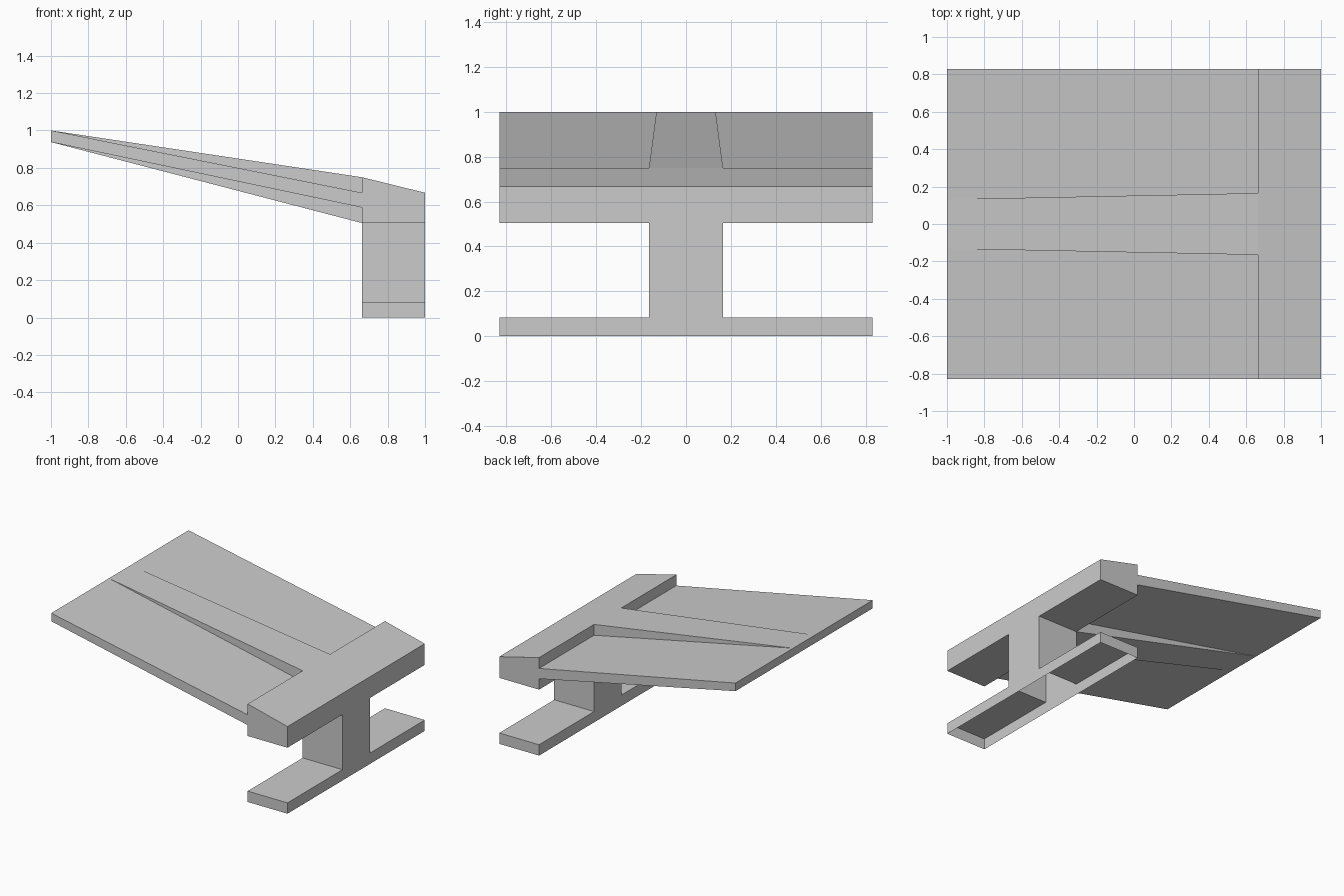
import bpy
import bmesh

cube = bpy.data.objects.get("Cube")
if cube:
    bpy.data.objects.remove(cube, do_unlink=True)

# One plain grey for every part
GREY = (0.6, 0.6, 0.6, 1.0)
grey = bpy.data.materials.new("plain grey")
grey.use_nodes = True
grey.diffuse_color = GREY
grey.node_tree.nodes["Principled BSDF"].inputs["Base Color"].default_value = GREY

JOINT_X, FRONT_X, TIP_X = 0.663, 1.0, -1.0
WIDE, NARROW, TIP_NARROW = 0.83, 0.165, 0.132


def mirrored(half):
    """Close a half outline, listed bottom to top, across the middle plane."""
    return half + [(-y, z) for y, z in reversed(half)]


def loft(name, x_a, half_a, x_b, half_b, cap_a=True, open_bottom=False):
    """Bridge two matching cross-sections placed along x."""
    bm = bmesh.new()
    a = [bm.verts.new((x_a, y, z)) for y, z in mirrored(half_a)]
    b = [bm.verts.new((x_b, y, z)) for y, z in mirrored(half_b)]
    for i in range(len(a)):
        j = (i + 1) % len(a)
        bm.faces.new((a[i], a[j], b[j], b[i]))
    if cap_a:
        bm.faces.new(a[::-1])
    bm.faces.new(b)
    bmesh.ops.remove_doubles(bm, verts=bm.verts[:], dist=0.0005)
    bmesh.ops.recalc_face_normals(bm, faces=bm.faces[:])
    if open_bottom:
        under = [f for f in bm.faces if all(v.co.z < 0.001 for v in f.verts)]
        bmesh.ops.delete(bm, geom=under, context='FACES')
    mesh = bpy.data.meshes.new(name)
    bm.to_mesh(mesh)
    bm.free()
    mesh.materials.append(grey)
    obj = bpy.data.objects.new(name, mesh)
    bpy.context.collection.objects.link(obj)
    return obj


def stand_section(top):
    # Wide foot, narrow post, wide head
    return [(WIDE, 0), (WIDE, 0.083), (NARROW, 0.083),
            (NARROW, 0.505), (WIDE, 0.505), (WIDE, top)]


def roof_section(rib, rib_low, low, high, rib_high):
    # Wide thin slab with a rib standing out above and below
    return [(rib, rib_low), (rib, low), (WIDE, low),
            (WIDE, high), (rib, high), (rib, rib_high)]


# Stand: hollow shell with its sloping head, open underneath
loft("stand", JOINT_X, stand_section(0.75), FRONT_X, stand_section(0.667),
     open_bottom=True)

# Roof: the rib tapers until it is flush with the slab at the tip
loft("ribbed_roof",
     JOINT_X, roof_section(NARROW, 0.505, 0.588, 0.667, 0.75),
     TIP_X, roof_section(TIP_NARROW, 0.938, 0.938, 1.0, 1.0),
     cap_a=False)
